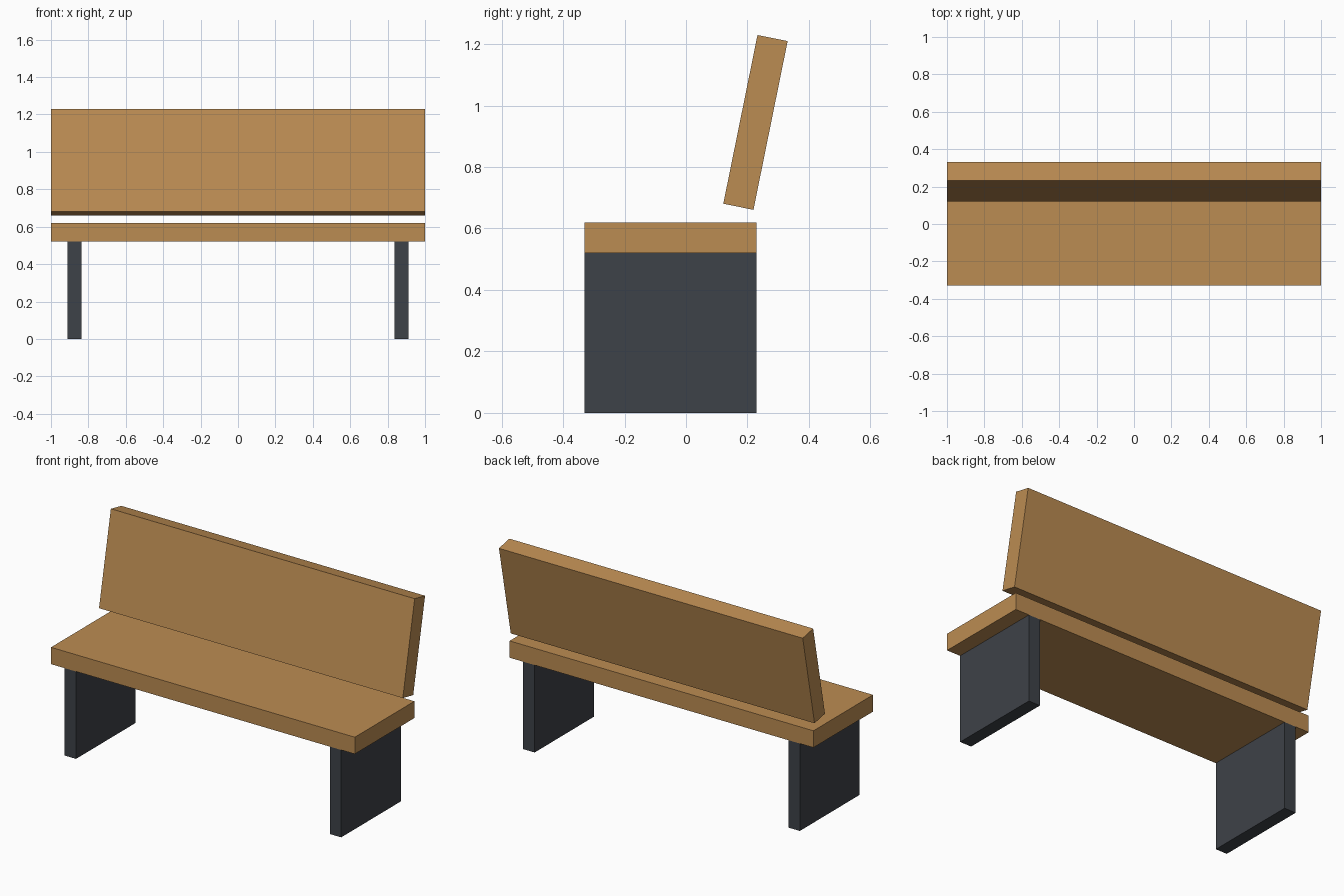
import bpy
from mathutils import Matrix

default = bpy.data.objects.get("Cube")
if default:
    bpy.data.objects.remove(default, do_unlink=True)


def make_material(name, rgb):
    mat = bpy.data.materials.new(name)
    mat.use_nodes = True
    colour = (*rgb, 1.0)
    mat.diffuse_color = colour
    mat.node_tree.nodes["Principled BSDF"].inputs["Base Color"].default_value = colour
    return mat


def add_board(name, size, centre, mat, tilt=0.0):
    """Flat-sided board, optionally tilted about the x axis."""
    bpy.ops.mesh.primitive_cube_add(size=1, location=centre)
    board = bpy.context.object
    board.name = name
    board.data.transform(Matrix.Diagonal((*size, 1.0)))
    board.rotation_euler.x = tilt
    board.data.materials.append(mat)
    return board


wood = make_material("warm wood", (0.50, 0.262, 0.085))
metal = make_material("dark grey metal", (0.048, 0.054, 0.065))

# Seat plank
length, depth, thickness = 2.0, 0.56, 0.10
seat_y, seat_bottom = -0.05, 0.52
add_board("seat", (length, depth, thickness),
          (0, seat_y, seat_bottom + thickness / 2), wood)

# Floating backrest, leaning backwards
add_board("backrest", (length, thickness, 0.56), (0, 0.226, 0.945), wood, tilt=-0.2)

# Slab legs, flush with the seat front and back
for side, sign in (("left", 1), ("right", -1)):
    add_board(side + "_leg", (0.075, depth, seat_bottom),
              (sign * 0.873, seat_y, seat_bottom / 2), metal)
